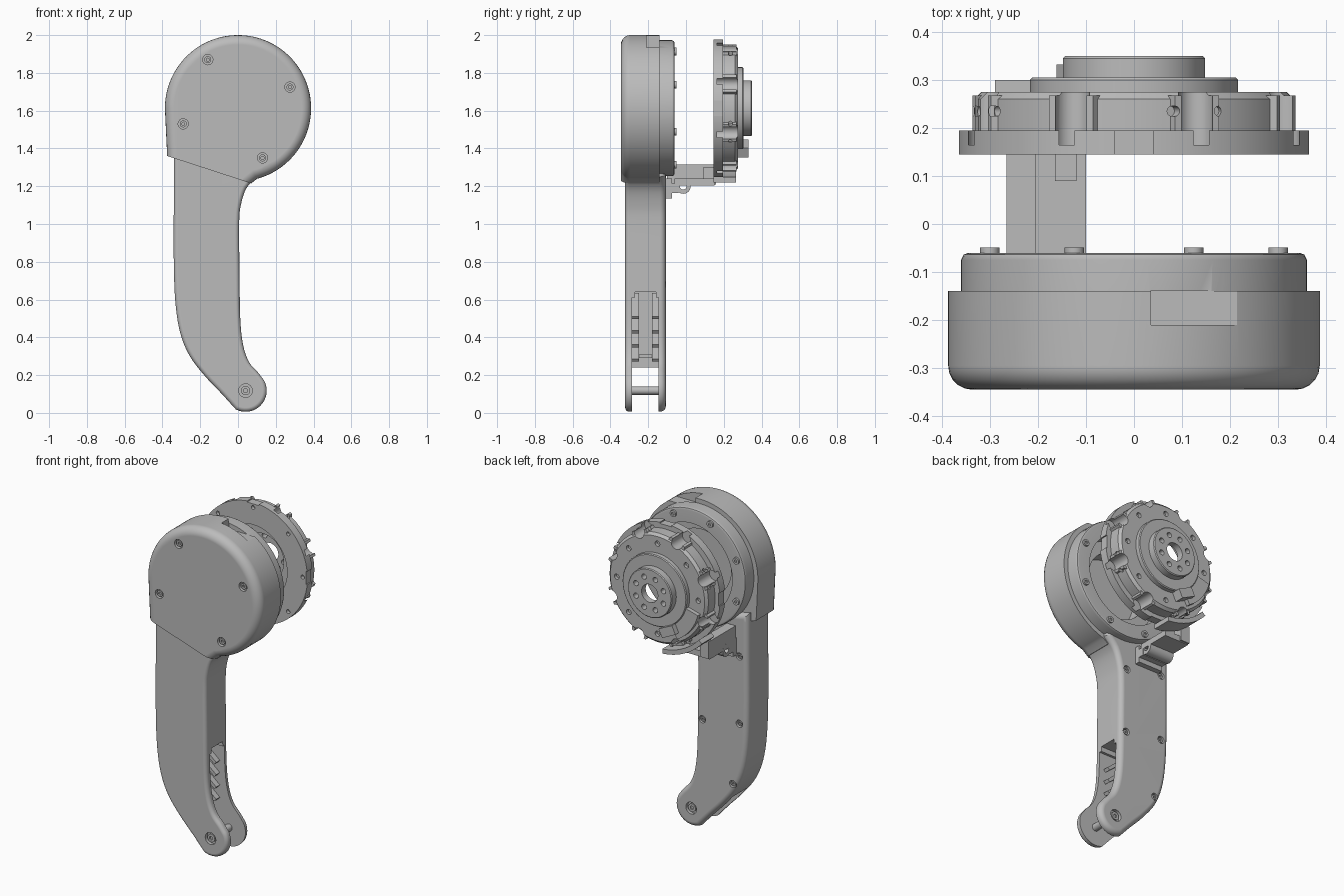
import bpy, bmesh, math
from math import cos, sin, radians
from mathutils import Matrix, Vector

cube = bpy.data.objects.get("Cube")
if cube:
    bpy.data.objects.remove(cube)

grey = bpy.data.materials.new("plain_grey")
grey.use_nodes = True
grey.diffuse_color = (0.5, 0.5, 0.5, 1)
grey.node_tree.nodes["Principled BSDF"].inputs["Base Color"].default_value = (0.5, 0.5, 0.5, 1)

parts = []
HUB_Z = 1.613                      # height of the head axis
TURN = [22.5 + 45 * k for k in range(8)]
AXES = {"X": Vector((1, 0, 0)), "Y": Vector((0, 1, 0)), "Z": Vector((0, 0, 1))}


def finish(name, bm):
    bmesh.ops.recalc_face_normals(bm, faces=bm.faces)
    mesh = bpy.data.meshes.new(name)
    bm.to_mesh(mesh)
    bm.free()
    mesh.materials.append(grey)
    ob = bpy.data.objects.new(name, mesh)
    bpy.context.collection.objects.link(ob)
    parts.append(ob)
    return ob


def cyl(name, centre, r, depth, axis=AXES["Y"], segs=24):
    """Cylinder centred on a point, along a direction."""
    m = Matrix.Translation(centre) @ axis.to_track_quat("Z", "Y").to_matrix().to_4x4()
    bm = bmesh.new()
    bmesh.ops.create_cone(bm, cap_ends=True, segments=segs, radius1=r, radius2=r, depth=depth, matrix=m)
    return finish(name, bm)


def box(name, lo, hi, turn=Matrix()):
    """Box between two corners, optionally moved by a matrix."""
    lo, hi = Vector(lo), Vector(hi)
    m = Matrix.Translation((lo + hi) / 2) @ Matrix.Diagonal((*(hi - lo), 1))
    bm = bmesh.new()
    bmesh.ops.create_cube(bm, size=1, matrix=turn @ m)
    return finish(name, bm)


def prism(name, pts, y0, y1, front=0, back=0, skip=9, turn=Matrix()):
    """Outline in x and z pushed along y, with rounded front and back rims."""
    bm = bmesh.new()
    face = bm.faces.new([bm.verts.new((x, y0, z)) for x, z in pts])
    new = bmesh.ops.extrude_face_region(bm, geom=[face])["geom"]
    bmesh.ops.translate(bm, vec=(0, y1 - y0, 0), verts=[g for g in new if isinstance(g, bmesh.types.BMVert)])
    bmesh.ops.recalc_face_normals(bm, faces=bm.faces)
    for y, size in ((y0, front), (y1, back)):
        if size:
            rim = [e for e in bm.edges if all(abs(v.co.y - y) < 1e-5 for v in e.verts) and e.calc_length() < skip]
            bmesh.ops.bevel(bm, geom=rim, offset=size, segments=5, profile=0.5, affect="EDGES", clamp_overlap=False)
    bm.transform(turn)
    return finish(name, bm)


def lathe(name, profile, closed=False):
    """Spin a radius/y profile around the head axis."""
    bm = bmesh.new()
    vs = [bm.verts.new((r, y, HUB_Z)) for r, y in profile]
    es = [bm.edges.new(p) for p in zip(vs, vs[1:])]
    if closed:
        es.append(bm.edges.new((vs[-1], vs[0])))
    bmesh.ops.spin(bm, geom=vs + es, cent=(0, 0, HUB_Z), axis=(0, 1, 0), angle=math.tau, steps=80)
    bmesh.ops.remove_doubles(bm, verts=bm.verts, dist=1e-5)
    return finish(name, bm)


def cut(ob, *cutters, operation="DIFFERENCE"):
    """Apply booleans, then discard the cutters."""
    for c in cutters:
        mod = ob.modifiers.new("cut", "BOOLEAN")
        mod.operation, mod.solver, mod.object = operation, "EXACT", c
        bpy.context.view_layer.objects.active = ob
        bpy.ops.object.modifier_apply(modifier=mod.name)
        parts.remove(c)
        bpy.data.objects.remove(c)


def arc(cx, cz, r, a0, a1, n):
    return [(cx + r * cos(radians(a0 + (a1 - a0) * i / n)), cz + r * sin(radians(a0 + (a1 - a0) * i / n)))
            for i in range(n + 1)]


def smooth(pts, n=4):
    """Catmull-Rom curve through the points."""
    p = [Vector(q) for q in (pts[0], *pts, pts[-1])]
    out = []
    for a, b, c, d in zip(p, p[1:], p[2:], p[3:]):
        for i in range(n):
            t = i / n
            out.append(b + (c - a) * t / 2 + (a * 2 - b * 5 + c * 4 - d) * t * t / 2 + (b * 3 - a - c * 3 + d) * t ** 3 / 2)
    return [tuple(q) for q in out] + [pts[-1]]


def polar(r, a, y):
    return (r * cos(radians(a)), y, HUB_Z + r * sin(radians(a)))


def around(a):
    return Matrix.Translation((0, 0, HUB_Z)) @ Matrix.Rotation(radians(-a), 4, "Y")


def screw(name, x, z, y, facing, host, r=0.027):
    """Countersunk hole in a y-facing wall, with a hex-socket screw in it."""
    cut(host, cyl("hole", (x, y, z), r, 0.04))
    head = cyl(name, (x, y - facing * 0.016, z), r * 0.68, 0.02)
    cut(head, cyl("socket", (x, y, z), r * 0.33, 0.03, segs=6))


# Arm: long curved handle with a forked foot
left = smooth([(-.34, 1.4), (-.34, 1.1), (-.34, .8), (-.331, .58), (-.305, .42), (-.255, .3), (-.175, .195), (-.09, .105), (-.022, .03)])
right = smooth([(.138, .172), (.105, .215), (.058, .27), (.027, .36), (.012, .5), (.008, .75), (.006, 1), (.015, 1.1), (.045, 1.19), (.1, 1.25)])
foot = arc(.04, .118, .112, 235, 390, 20)
arm = prism("arm", left + foot[1:-1] + right + [(.1, 1.3)], -.322, -.107, front=.022, back=.03)
cut(arm,
    box("fork_gap", (-.5, -.285, -.1), (.3, -.145, .24)),
    box("side_window", (-.2, -.285, .2), (.3, -.145, .61)),
    box("window_top", (-.2, -.27, .6), (.3, -.16, .64)))

# Slanted ribs on both inner walls of the window
for k in range(4):
    tilt = Matrix.Translation((-.1, 0, .34 + .075 * k)) @ Matrix.Rotation(radians(40), 4, "Y")
    for y in (-.29, -.18):
        box("window_rib", (-.095, y, -.01), (.095, y + .04, .01), tilt)
box("window_stop", (-.21, -.25, .29), (-.06, -.18, .31))
for x, z in ((-.035, .68), (-.285, .72), (-.24, .34), (-.285, 1.13), (-.04, 1.08)):
    screw("arm_screw", x, z, -.107, 1, arm, .022)

# Pin across the foot
cyl("foot_pin", (.04, -.215, .118), .022, .16)
for y, facing in ((-.322, -1), (-.107, 1)):
    screw("foot_pin_head", .04, .118, y, facing, arm, .036)

# Head: rounded cap over a stepped rim, hollow at the back
cap = prism("head_cap", arc(0, HUB_Z, .387, 180, -75, 80) + [(.07, 1.215), (-.375, 1.36)], -.345, -.14, front=.05, skip=.4)
rim = lathe("head_rim", [(0, -.2), (.36, -.2), (.36, -.075), (.355, -.064), (.345, -.06), (0, -.06)])
for shell in (cap, rim):
    cut(shell,
        lathe("recess", [(0, -.25), (.2, -.25), (.2, -.15), (.27, -.15), (.27, 0), (0, 0)]),
        box("notch", (.035, -.21, 1.935), (.222, -.139, 2.1)))
for x, z in ((-.16, 1.87), (.275, 1.725), (-.29, 1.53), (.13, 1.35)):
    screw("cap_screw", x, z, -.345, -1, cap)
for x in (.08, .172):
    cut(rim, cyl("notch_hole", (x, -.17, 1.935), .011, .04, AXES["Z"]))
for a in TURN:
    bolt = cyl("rim_bolt", polar(.325, a, -.06), .02, .022)
    cut(bolt, cyl("socket", polar(.325, a, -.05), .009, .012, segs=6))

# Output disc: flange, body, raised ring and hub, turned in one piece
disc = lathe("output_disc", [
    (.055, .31), (.055, .35), (.143, .35), (.148, .345), (.148, .305), (.212, .305), (.217, .3), (.217, .275),
    (.318, .275), (.333, .26), (.333, .195), (.367, .195), (.367, .145), (.23, .145), (.23, .24), (.14, .24), (.14, .31)], closed=True)

for k, a in enumerate(TURN):
    # Chamfered lug with a bolt groove
    lug = [(.29, -.065), (.343, -.05), (.343, .05), (.29, .065)]
    cut(disc, prism("lug", lug, .19, .268, turn=around(a)), operation="UNION")
    cut(disc, cyl("groove", polar(.335, a, .25), .036, .17))
    # Radial holes beside every second groove
    if k % 2:
        out = Vector(polar(1, a, 0)) - Vector((0, 0, HUB_Z))
        for s in (-1, 1):
            spot = Vector((0, .235, HUB_Z)) + out * .335 + Vector((-out.z, 0, out.x)) * s * .05
            cut(disc, cyl("radial_hole", spot, .011, .04, out, 12))
    # Face, hub and flange holes
    cut(disc,
        cyl("face_hole", polar(.275, a + 22.5, .275), .016, .04, segs=16),
        cyl("hub_hole", polar(.1, a, .33), .016, .1, segs=16),
        cyl("flange_hole", polar(.335, a + 22.5, .145), .012, .04, segs=12))
    if k % 2:
        cut(disc, box("flange_notch", (.357, .12, -.04), (.4, .22, .04), around(a + 22.5)))

# Small raised plates on the disc
prism("disc_plate", arc(0, HUB_Z, .3, 195, 240, 14) + arc(0, HUB_Z, .21, 240, 195, 14), .27, .3)
box("disc_tab", (.21, .27, -.05), (.265, .332, .05), around(244))

# Bracket bridging the arm and the disc, with a thin skirt hugging the flange
prism("bracket_skirt", arc(0, HUB_Z, .393, 222, 266, 16) + arc(0, HUB_Z, .365, 266, 222, 16), .145, .265)
box("bracket_wall", (-.265, -.1, 1.21), (-.205, .16, 1.315))
box("bracket_floor", (-.265, -.06, 1.205), (-.1, .15, 1.24))
box("bracket_post", (-.165, .09, 1.22), (-.12, .15, 1.3))
box("bracket_foot", (-.265, -.125, 1.135), (-.1, -.075, 1.24))
box("bracket_web", (-.265, -.1, 1.165), (-.1, -.04, 1.215))
loop = cyl("bracket_loop", (-.183, -.015, 1.2), .04, .165, AXES["X"])
cut(loop, cyl("loop_bore", (-.183, -.015, 1.2), .018, .3, AXES["X"]))

# Smooth shading with crisp edges and flat broad faces
bpy.ops.object.select_all(action="DESELECT")
for ob in parts:
    ob.select_set(True)
bpy.context.view_layer.objects.active = arm
bpy.ops.object.shade_smooth_by_angle(angle=radians(32))
for ob in (arm, cap, rim, disc):
    ob.modifiers.new("even_shading", "WEIGHTED_NORMAL").keep_sharp = True
